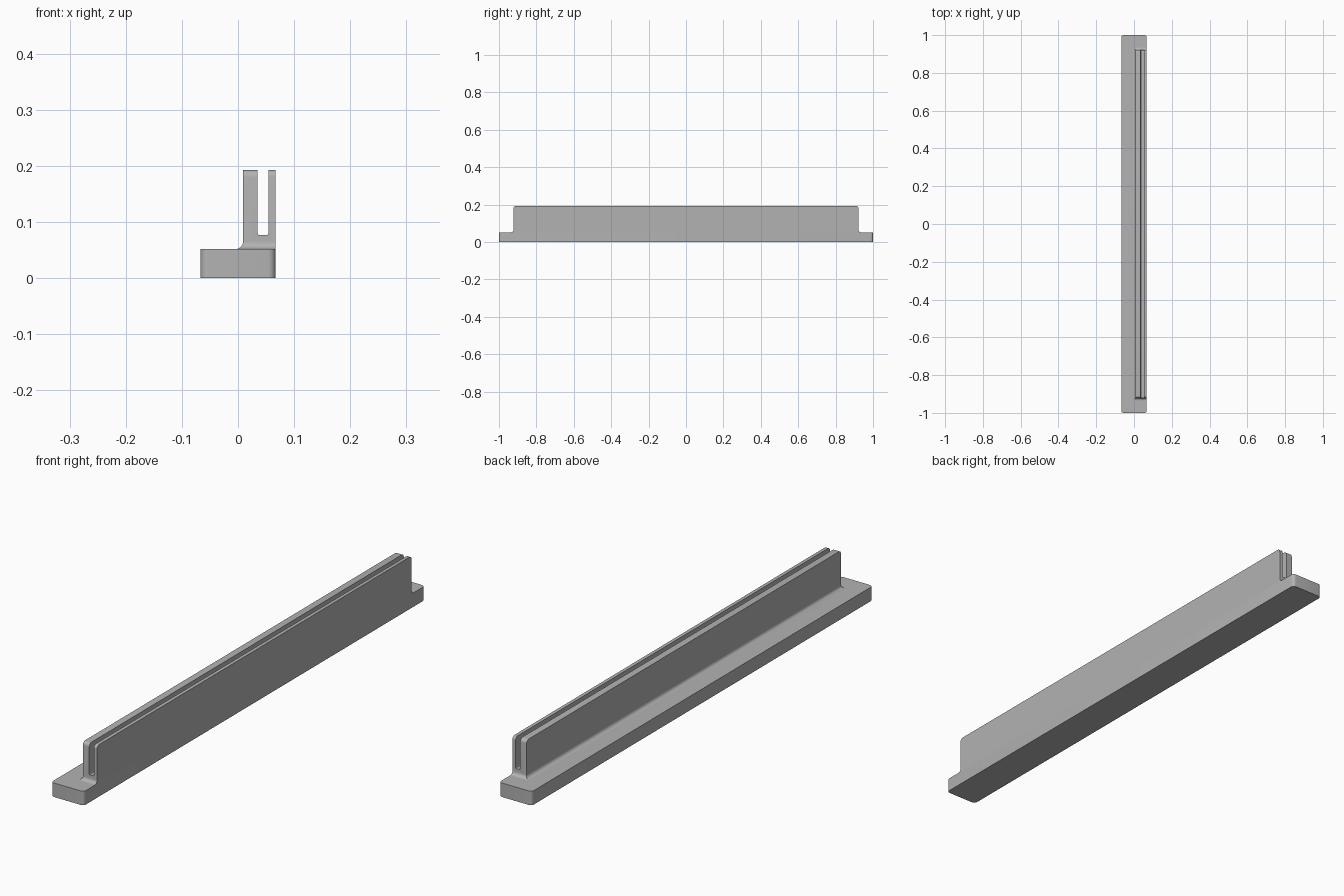
import bpy, bmesh, math

cube = bpy.data.objects.get("Cube")
if cube:
    bpy.data.objects.remove(cube, do_unlink=True)

grey = bpy.data.materials.new("plain_grey")
grey.use_nodes = True
GREY = (0.45, 0.45, 0.45, 1)
grey.diffuse_color = GREY
grey.node_tree.nodes["Principled BSDF"].inputs["Base Color"].default_value = GREY

X_SIDE = 0.067      # half width of the base
BASE_TOP = 0.052
WALL_X = 0.009      # inner face of the wall
WALL_Y = 0.922      # half length of the wall
TOP = 0.193
R = 0.013           # fillet and corner radius
STEPS = 6


def finish(name, bm):
    bmesh.ops.recalc_face_normals(bm, faces=bm.faces)
    mesh = bpy.data.meshes.new(name)
    bm.to_mesh(mesh)
    bm.free()
    obj = bpy.data.objects.new(name, mesh)
    bpy.context.collection.objects.link(obj)
    mesh.materials.append(grey)
    return obj


def smooth(obj):
    bpy.ops.object.select_all(action='DESELECT')
    obj.select_set(True)
    bpy.context.view_layer.objects.active = obj
    bpy.ops.object.shade_smooth_by_angle(angle=math.radians(30))


def box(name, x0, x1, half_y, z0, z1, pick, radius, steps):
    """Box whose edges chosen by pick(a, b) are rounded."""
    bm = bmesh.new()
    bmesh.ops.create_cube(bm, size=1)
    for v in bm.verts:
        v.co.x = x1 if v.co.x > 0 else x0
        v.co.y = half_y if v.co.y > 0 else -half_y
        v.co.z = z1 if v.co.z > 0 else z0
    edges = [e for e in bm.edges if pick(e.verts[0].co, e.verts[1].co)]
    bmesh.ops.bevel(bm, geom=edges, offset=radius, segments=steps,
                    profile=0.5, affect='EDGES')
    return finish(name, bm)


# Base bar with rounded upright corners
base = box("base_bar", -X_SIDE, X_SIDE, 1.0, 0, BASE_TOP,
           lambda a, b: abs(a.z - b.z) > 0.01, R, STEPS)
smooth(base)

# Wall: stacked rectangular rings, flared at the foot and rounded at the top ends
angles = [math.pi / 2 * i / STEPS for i in range(STEPS + 1)]
rings = [(BASE_TOP + R * (1 - math.cos(a)),
          WALL_X - R * (1 - math.sin(a)),
          WALL_Y + R * (1 - math.sin(a))) for a in angles]
rings += [(TOP - R * (1 - math.sin(a)), WALL_X,
           WALL_Y - R * (1 - math.cos(a))) for a in angles]
bm = bmesh.new()
loops = [[bm.verts.new(p) for p in ((x, -y, z), (X_SIDE, -y, z),
                                    (X_SIDE, y, z), (x, y, z))]
         for z, x, y in rings]
for low, high in zip(loops, loops[1:]):
    for i in range(4):
        j = (i + 1) % 4
        bm.faces.new((low[i], low[j], high[j], high[i]))
bm.faces.new(loops[0])
bm.faces.new(loops[-1])
wall = finish("slotted_wall", bm)

# Long slot through the wall, with softened floor corners
cutter = box("slot_cutter", 0.035, 0.054, 1.1, 0.077, 0.3,
             lambda a, b: a.z < 0.1 and b.z < 0.1 and abs(a.y - b.y) > 1,
             0.003, 3)
cutter.hide_render = True
cutter.hide_viewport = True
cut = wall.modifiers.new("slot", 'BOOLEAN')
cut.operation = 'DIFFERENCE'
cut.solver = 'EXACT'
cut.object = cutter
bpy.context.view_layer.objects.active = wall
bpy.ops.object.modifier_apply(modifier=cut.name)
bpy.data.objects.remove(cutter, do_unlink=True)
smooth(wall)
